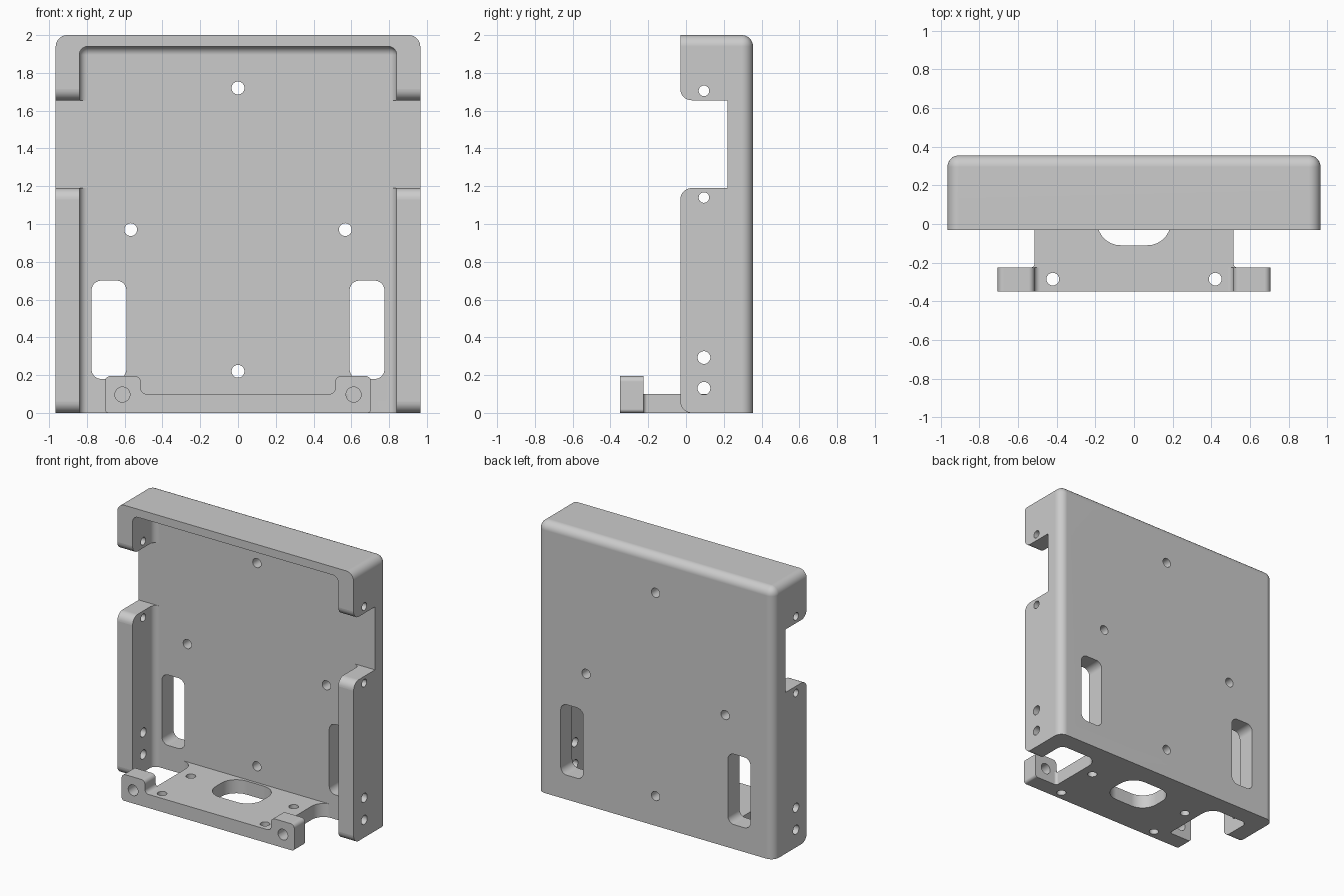
import bpy, bmesh, math
from mathutils import Vector

old = bpy.data.objects.get("Cube")
if old:
    bpy.data.objects.remove(old, do_unlink=True)

grey = bpy.data.materials.new("plain_grey")
grey.use_nodes = True
grey.diffuse_color = (0.6, 0.6, 0.6, 1)
grey.node_tree.nodes["Principled BSDF"].inputs["Base Color"].default_value = (0.6, 0.6, 0.6, 1)


def make_object(name, bm):
    bmesh.ops.recalc_face_normals(bm, faces=bm.faces)
    mesh = bpy.data.meshes.new(name)
    bm.to_mesh(mesh)
    bm.free()
    mesh.materials.append(grey)
    obj = bpy.data.objects.new(name, mesh)
    bpy.context.collection.objects.link(obj)
    return obj


def rounded(corners, segments=8):
    """Outline from (u, v, radius) corners, each replaced by a tangent arc."""
    out = []
    for i, (u, v, r) in enumerate(corners):
        p = Vector((u, v))
        if r == 0:
            out.append(p)
            continue
        a = (Vector(corners[i - 1][:2]) - p).normalized()
        b = (Vector(corners[(i + 1) % len(corners)][:2]) - p).normalized()
        half = a.angle(b) / 2
        sweep = math.pi - 2 * half
        centre = p + (a + b).normalized() * (r / math.sin(half))
        start = p + a * (r / math.tan(half)) - centre
        end = p + b * (r / math.tan(half)) - centre
        for k in range(segments + 1):
            t = k / segments
            arm = start * math.sin((1 - t) * sweep) + end * math.sin(t * sweep)
            out.append(centre + arm / math.sin(sweep))
    return out


def rectangle(u, v, hu, hv, r):
    return rounded([(u - hu, v - hv, r), (u + hu, v - hv, r), (u + hu, v + hv, r), (u - hu, v + hv, r)])


def circle(u, v, r, n=24):
    return [Vector((u + r * math.cos(k * math.tau / n), v + r * math.sin(k * math.tau / n))) for k in range(n)]


def mirrored(half):
    return half + [(-u, v, r) for u, v, r in reversed(half)]


def prism(name, outline, axis, lo, hi):
    """Extrude a 2D outline along an axis; the other two axes keep their order."""
    def place(p, t):
        c = [p.x, p.y]
        c.insert("xyz".index(axis), t)
        return c
    bm = bmesh.new()
    low = [bm.verts.new(place(p, lo)) for p in outline]
    high = [bm.verts.new(place(p, hi)) for p in outline]
    bm.faces.new(low)
    bm.faces.new(high)
    n = len(low)
    for i in range(n):
        j = (i + 1) % n
        bm.faces.new((low[i], low[j], high[j], high[i]))
    return make_object(name, bm)


def rounded_block(name, hx, y0, y1, z0, z1, r):
    """Block with its back side, back top and upper corner edges rounded."""
    bm = bmesh.new()
    bmesh.ops.create_cube(bm, size=1)
    for v in bm.verts:
        v.co = (v.co.x * 2 * hx, y1 if v.co.y > 0 else y0, z1 if v.co.z > 0 else z0)

    def on(e, axis, value):
        return all(abs(v.co[axis] - value) < 1e-5 for v in e.verts)
    edges = []
    for e in bm.edges:
        side, back, top = on(e, 0, hx) or on(e, 0, -hx), on(e, 1, y1), on(e, 2, z1)
        if side + back + top == 2:
            edges.append(e)
    bmesh.ops.bevel(bm, geom=edges, offset=r, segments=8, profile=0.5, affect='EDGES')
    return make_object(name, bm)


def combine(target, tool, operation):
    mod = target.modifiers.new(operation, 'BOOLEAN')
    mod.operation, mod.solver, mod.object = operation, 'EXACT', tool
    bpy.context.view_layer.objects.active = target
    bpy.ops.object.modifier_apply(modifier=mod.name)
    bpy.data.objects.remove(tool, do_unlink=True)


def cut(outline, axis, lo, hi):
    combine(body, prism("cutter", outline, axis, lo, hi), 'DIFFERENCE')


# Tray: back plate with side and top walls, open at the front and bottom
body = rounded_block("mounting_bracket", 0.965, -0.03, 0.355, 0, 2, 0.06)
combine(body, rounded_block("cavity", 0.84, -0.2, 0.22, -0.2, 1.94, 0.045), 'DIFFERENCE')

# Side wall notch with rounded lips
cut(rounded([(-0.1, 1.13, 0), (-0.03, 1.13, 0), (-0.03, 1.19, 0.0599), (0.22, 1.19, 0),
             (0.22, 1.655, 0), (-0.03, 1.655, 0.0599), (-0.03, 1.715, 0), (-0.1, 1.715, 0)]),
    'x', -1.1, 1.1)

# Rounded lower front corners of the side walls
cut(rounded([(-0.1, -0.1, 0), (0.03, -0.1, 0), (0.03, 0, 0), (-0.03, 0, 0.0599),
             (-0.03, 0.06, 0), (-0.1, 0.06, 0)]), 'x', -1.1, 1.1)

# Bottom shelf, flared where it meets the back plate and the front bar
shelf = prism("shelf", rounded(mirrored([
    (0.6, -0.3, 0), (0.6, -0.225, 0), (0.515, -0.225, 0.02),
    (0.515, 0.222, 0.095), (0.7, 0.222, 0), (0.7, 0.28, 0)])), 'z', 0, 0.1)
combine(body, shelf, 'UNION')

# Front bar with a raised lug at each end
bar = prism("front_bar", rounded(mirrored([
    (0.705, 0, 0.02), (0.705, 0.195, 0.03), (0.515, 0.195, 0.03), (0.515, 0.1, 0.03)])),
    'y', -0.35, -0.225)
combine(body, bar, 'UNION')

# Shelf opening and screw holes
cut(rectangle(0, 0.045, 0.19, 0.155, 0.12), 'z', -0.1, 0.15)
for x in (-0.42, 0.42):
    for y in (-0.285, 0.05):
        cut(circle(x, y, 0.033), 'z', -0.1, 0.15)

# Lug holes and back plate slots
for s in (-1, 1):
    cut(circle(s * 0.612, 0.097, 0.04), 'y', -0.5, -0.15)
    cut(rectangle(s * 0.683, 0.44, 0.092, 0.26, 0.05), 'y', 0.1, 0.5)

# Back plate screw holes
for x, z in ((0, 1.72), (-0.568, 0.97), (0.568, 0.97), (0, 0.22)):
    cut(circle(x, z, 0.034), 'y', 0.1, 0.5)

# Side wall screw holes
for z, r in ((1.705, 0.028), (1.14, 0.028), (0.293, 0.034), (0.13, 0.034)):
    for s in (-1, 1):
        cut(circle(0.095, z, r), 'x', min(s * 0.78, s * 1.1), max(s * 0.78, s * 1.1))

# Smooth the rounded edges while keeping the corners crisp
bpy.ops.object.select_all(action='DESELECT')
body.select_set(True)
bpy.context.view_layer.objects.active = body
bpy.ops.object.shade_smooth_by_angle(angle=math.radians(25))
normals = body.modifiers.new("weighted_normals", 'WEIGHTED_NORMAL')
normals.keep_sharp = True
